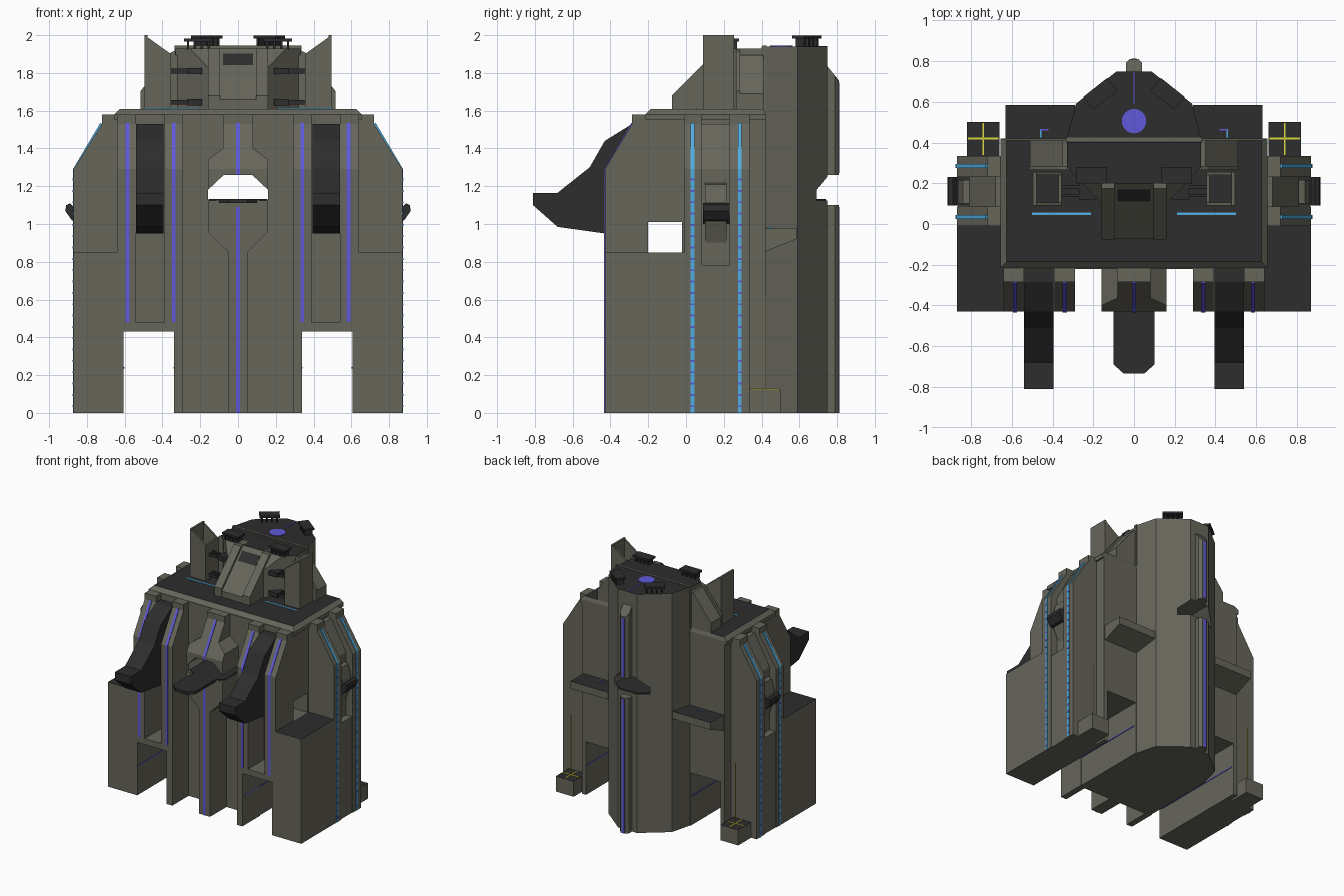
import bpy, bmesh, math
from mathutils import Vector, Matrix

if "Cube" in bpy.data.objects:
    bpy.data.objects.remove(bpy.data.objects["Cube"])


def material(name, rgb):
    m = bpy.data.materials.new(name)
    m.diffuse_color = (*rgb, 1)
    m.use_nodes = True
    m.node_tree.nodes["Principled BSDF"].inputs["Base Color"].default_value = m.diffuse_color
    return m


STONE = material("olive stone", (0.135, 0.132, 0.105))
DARK = material("charcoal", (0.026, 0.026, 0.026))
VIOLET = material("violet light", (0.115, 0.10, 0.70))
CYAN = material("cyan light", (0.08, 0.42, 0.75))
YELLOW = material("yellow paint", (0.75, 0.70, 0.06))


def prism(name, pts, axis, a, b, mat=STONE, mirror=False, dark_top=False, cut=None, spin=None):
    """Extrude a profile along an axis; profile is (y,z), (x,z) or (x,y)."""
    bm = bmesh.new()
    for s in ((1, -1) if mirror else (1,)):
        rings = []
        for t in (a, b):
            ring = []
            for u, v in pts:
                p = Vector({'x': (t, u, v), 'y': (u, t, v), 'z': (u, v, t)}[axis])
                if spin:
                    p = Matrix.Rotation(spin[1], 3, 'Z') @ p + Vector(spin[0])
                p.x *= s
                ring.append(bm.verts.new(p))
            rings.append(ring)
        n = len(pts)
        bm.faces.new(rings[0])
        bm.faces.new(rings[1][::-1])
        for i in range(n):
            j = (i + 1) % n
            bm.faces.new((rings[0][i], rings[0][j], rings[1][j], rings[1][i]))
    bmesh.ops.recalc_face_normals(bm, faces=bm.faces)
    if cut:  # slice off everything above a sloping plane
        r = bmesh.ops.bisect_plane(bm, geom=bm.verts[:] + bm.edges[:] + bm.faces[:],
                                   plane_co=cut[0], plane_no=cut[1], clear_outer=True)
        bmesh.ops.contextual_create(bm, geom=[e for e in r['geom_cut'] if isinstance(e, bmesh.types.BMEdge)])
        bmesh.ops.recalc_face_normals(bm, faces=bm.faces)
    if dark_top:
        bm.normal_update()
        for f in bm.faces:
            f.material_index = int(f.normal.z > 0.95)
    me = bpy.data.meshes.new(name)
    bm.to_mesh(me)
    bm.free()
    me.materials.append(mat)
    if dark_top:
        me.materials.append(DARK)
    ob = bpy.data.objects.new(name, me)
    bpy.context.collection.objects.link(ob)
    return ob


def box(name, x, y, z, mat=STONE, **kw):
    return prism(name, [(x[0], y[0]), (x[1], y[0]), (x[1], y[1]), (x[0], y[1])], 'z', z[0], z[1], mat, **kw)


def sym(half):
    """Close a right-hand half outline by reflecting it in x."""
    return half + [(-x, y) for x, y in reversed(half)]


def drill(targets, cutter):
    for ob in targets:
        m = ob.modifiers.new("cut", 'BOOLEAN')
        m.object, m.operation, m.solver = cutter, 'DIFFERENCE', 'EXACT'
        dg = bpy.context.evaluated_depsgraph_get()
        me = bpy.data.meshes.new_from_object(ob.evaluated_get(dg))
        ob.modifiers.clear()
        ob.data = me
    bpy.data.objects.remove(cutter)


# Main body, tower and central front column
body = prism("body", sym([(.335, 0), (.335, .43), (.605, .43), (.605, 0), (.64, 0), (.64, 1.58)]), 'y', -.22, .42)
tower = prism("rear_tower", sym([(.335, .40), (.285, .59), (.085, .75)]), 'z', 0, 1.94, dark_top=True)
column = prism("front_column", sym([(.05, 0), (.05, .85), (.16, .96), (.16, 1.34), (.08, 1.40), (.08, 1.55)]),
               'y', -.43, -.2, cut=((0, -.43, 1.29), (0, -.24, .145)))
box("column_cap", (-.08, .08), (-.285, -.2), (1.5, 1.58))

# Tunnels through the building
drill([body, tower, column], prism("front_tunnel", sym([(.16, 1.125), (.16, 1.18), (.075, 1.26)]), 'y', -1, 1))
drill([body], box("side_tunnel", (-1, 1), (-.205, -.02), (.85, 1.01)))
prism("landing_deck", sym([(.05, -.735), (.1, -.69), (.1, -.43), (.155, -.40), (.155, .68), (.085, .74)]),
      'z', 1.11, 1.132, DARK)

# Platform rim and roof floor
bm = bmesh.new()
rings = [[bm.verts.new((x * w, y, z)) for x, y in ((-1, a), (1, a), (1, b), (-1, b))]
         for w, a, b, z in ((.655, -.215, .42, 1.55), (.655, -.215, .42, 1.58), (.625, -.185, .41, 1.61))]
for r, q in zip(rings, rings[1:]):
    for i in range(4):
        bm.faces.new((r[i], r[(i + 1) % 4], q[(i + 1) % 4], q[i]))
bm.faces.new(rings[2]).material_index = 1
bm.faces.new(rings[0][::-1])
me = bpy.data.meshes.new("roof_platform")
bm.to_mesh(me)
bm.free()
me.materials.append(STONE)
me.materials.append(DARK)
bpy.context.collection.objects.link(bpy.data.objects.new("roof_platform", me))

# Buttresses: the same sloping profile on the front and on the sides
front = [(-.2, .43), (-.43, .43), (-.43, 1.29), (-.285, 1.53), (-.285, 1.58), (-.2, 1.58)]
for a, b in ((.29, .39), (.54, .64)):
    prism("front_buttress", front, 'x', a, b, mirror=True)
box("front_inner_leg", (.29, .34), (-.43, -.2), (0, .43), mirror=True)
box("front_recess_sill", (.39, .54), (-.43, -.2), (.43, .478), mirror=True)
side = [(.605, 0), (.87, 0), (.87, 1.29), (.72, 1.53), (.72, 1.58), (.605, 1.58)]
for a, b in ((-.01, .085), (.23, .335)):
    prism("side_buttress", side, 'y', a, b, mirror=True)
prism("side_recess", [(.605, 0), (.865, 0), (.865, .78), (.81, .78), (.81, 1.29), (.68, 1.53), (.605, 1.53)],
      'y', .085, .23, mirror=True)
box("outer_block", (.605, .87), (-.43, 0), (0, .85), mirror=True, dark_top=True)

# Snouts between the front buttresses and hooks between the side ones
prism("front_snout", [(-.21, 1.53), (-.285, 1.53), (-.43, 1.44), (-.51, 1.30), (-.68, 1.165), (-.81, 1.165),
                      (-.81, 1.10), (-.68, .985), (-.43, .95), (-.21, .95)], 'x', .395, .54, DARK, mirror=True)
prism("side_hook_root", [(.8, 1.22), (.84, 1.21), (.865, 1.12), (.865, 1.03), (.8, .88)], 'y', .1, .215, mirror=True)
prism("side_hook", [(.8, 1.10), (.87, 1.09), (.89, 1.11), (.91, 1.10), (.915, 1.07), (.88, 1.02), (.8, 1.0)],
      'y', .09, .23, DARK, mirror=True)

# Rear ledges, spine and corner boxes
prism("rear_ledge", [(.41, .85), (.585, .92), (.585, .98), (.41, .98)], 'x', .29, .63, mirror=True, dark_top=True)
spine = sym([(.04, .72), (.04, .79), (.02, .81)])
prism("rear_spine_lower", spine, 'z', 0, 1.10)
prism("rear_spine_upper", spine, 'z', 1.26, 1.85, cut=((0, .745, 1.84), (0, .08, .065)))
box("corner_box", (.66, .82), (.33, .50), (0, .125), mirror=True, dark_top=True)
box("corner_mark_x", (.665, .815), (.416, .424), (.12, .128), YELLOW, mirror=True)
box("corner_mark_y", (.736, .744), (.34, .495), (.12, .128), YELLOW, mirror=True)
box("corner_mast", (.738, .742), (.418, .422), (.12, .62), YELLOW, mirror=True)

# Command deck on the roof: sloping nose, ridges, fins and ramps
slope = ((0, -.07, 1.66), (0, -1, 1))
prism("nose", sym([(.16, -.07), (.16, .10), (.33, .28), (.33, .41)]), 'z', 1.6, 1.93, dark_top=True, cut=slope)
prism("nose_ridge", [(-.075, 1.6), (-.075, 1.68), (.175, 1.93), (.27, 1.93), (.27, 1.6)], 'x', .095, .16, mirror=True)
prism("nose_window", [(.11, 1.842), (.17, 1.902), (.17, 1.89), (.12, 1.84)], 'x', -.08, .08, DARK)
box("deck_parapet", (-.335, .335), (.405, .425), (1.6, 1.945))
fin = [(.355, 1.6), (.355, 1.90), (.495, 2.0), (.495, 1.6)]
for a, b in ((.09, .105), (.24, .255)):
    prism("fin_wall", fin, 'y', a, b, mirror=True)
box("fin_inner_wall", (.355, .37), (.1, .25), (1.6, 1.9), mirror=True)
box("fin_outer_wall", (.48, .495), (.09, .255), (1.6, 2.0), mirror=True)
prism("roof_ramp", [(.32, 1.6), (.32, 1.895), (.35, 1.895), (.51, 1.69), (.51, 1.6)], 'y', .265, .41, mirror=True)
prism("roof_ramp_frame", [(.33, 1.6), (.33, 1.92), (.36, 1.905), (.515, 1.705), (.515, 1.6)], 'y', .265, .285, mirror=True)

# Small guns beside the nose
for z in (1.645, 1.81):
    box("gun_body", (.19, .27), (.12, .20), (z - .017, z + .017), DARK, mirror=True)
    for y in (.14, .18):
        box("gun_barrel", (.27, .355), (y - .008, y + .008), (z - .012, z + .012), DARK, mirror=True)

# Raised turrets standing on thin legs
for x, y, z, ang in ((.21, .24, 1.925, 0), (.165, .64, 1.94, -.67)):
    kw = dict(mirror=True, spin=((x, y, z), ang))
    box("turret_top", (-.075, .075), (-.04, .04), (.042, .058), DARK, **kw)
    for i in range(4):
        u = -.055 + i * .0367
        box("turret_leg", (u - .006, u + .006), (-.03, .03), (0, .045), DARK, **kw)

# Light strips following the buttress profiles
def strip(z0):
    return [(.434, z0), (.434, 1.29), (.289, 1.535), (.28, 1.53), (.42, 1.29), (.42, z0)]


for x in (.34, .585):
    prism("front_light", [(-u, z) for u, z in strip(.48)], 'x', x - .01, x + .01, VIOLET, mirror=True)
for y in (.035, .285):
    prism("side_light", [(u + .44, z) for u, z in strip(0)], 'y', y - .01, y + .01, CYAN, mirror=True)
    for i in range(21):
        box("side_light_dash", (.866, .8755), (y - .01, y + .01), (.03 + i * .06, .04 + i * .06), VIOLET, mirror=True)
prism("column_light_upper", [(-u, z) for u, z in strip(1.262)], 'x', -.01, .01, VIOLET)
box("column_light_lower", (-.01, .01), (-.434, -.425), (0, 1.09), VIOLET)
box("spine_light_lower", (-.012, .012), (.806, .813), (0, 1.09), VIOLET)
box("spine_light_upper", (-.012, .012), (.806, .813), (1.27, 1.75), VIOLET)
box("tunnel_light_outer", (.60, .606), (-.40, .40), (.236, .243), VIOLET, mirror=True)
box("tunnel_light_inner", (.334, .341), (-.40, .40), (.236, .243), VIOLET, mirror=True)
box("roof_light", (.21, .5), (.044, .056), (1.605, 1.614), CYAN, mirror=True)
box("ledge_light_x", (.42, .46), (.46, .466), (.975, .983), VIOLET, mirror=True)
box("ledge_light_y", (.455, .461), (.425, .466), (.975, .983), CYAN, mirror=True)
prism("tower_beacon", [(.06 * math.cos(i * math.pi / 12), .505 + .06 * math.sin(i * math.pi / 12)) for i in range(24)],
      'z', 1.936, 1.944, VIOLET)
box("tower_line", (-.003, .003), (.59, .75), (1.936, 1.943), VIOLET)
